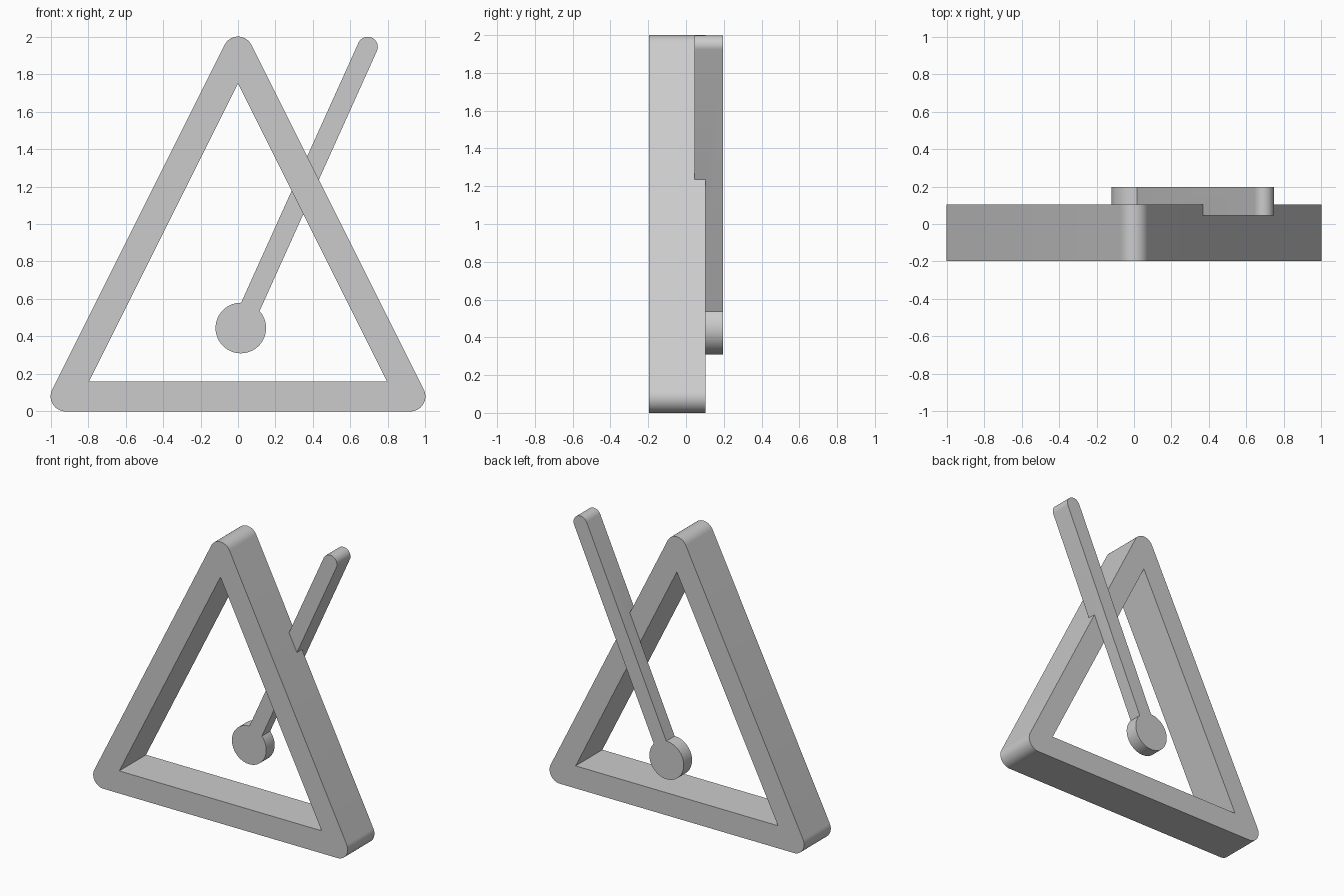
import bpy, bmesh
from math import cos, sin, pi, atan2, asin

if "Cube" in bpy.data.objects:
    bpy.data.objects.remove(bpy.data.objects["Cube"])


def arc(cx, cz, r, a0, a1, n=16):
    return [(cx + r * cos(a0 + (a1 - a0) * i / n),
             cz + r * sin(a0 + (a1 - a0) * i / n)) for i in range(n + 1)]


def prism(name, loops, y0, y1):
    """Fill outline loops in the XZ plane and extrude them along y."""
    bm = bmesh.new()
    for loop in loops:
        vs = [bm.verts.new((x, y0, z)) for x, z in loop]
        for i, v in enumerate(vs):
            bm.edges.new((v, vs[(i + 1) % len(vs)]))
    bmesh.ops.triangle_fill(bm, edges=bm.edges[:], use_beauty=True)
    ext = bmesh.ops.extrude_face_region(bm, geom=bm.faces[:], use_keep_orig=True)
    for g in ext["geom"]:
        if isinstance(g, bmesh.types.BMVert):
            g.co.y = y1
    bmesh.ops.recalc_face_normals(bm, faces=bm.faces[:])
    bmesh.ops.dissolve_limit(bm, angle_limit=0.01, verts=bm.verts[:], edges=bm.edges[:])
    me = bpy.data.meshes.new(name)
    bm.to_mesh(me)
    bm.free()
    ob = bpy.data.objects.new(name, me)
    bpy.context.collection.objects.link(ob)
    return ob


def smooth(ob):
    bpy.ops.object.select_all(action='DESELECT')
    ob.select_set(True)
    bpy.context.view_layer.objects.active = ob
    bpy.ops.object.shade_smooth_by_angle(angle=0.6)


BACK, FRAME_BACK, STEP, FRONT = 0.197, 0.103, 0.045, -0.197
R = 0.08

# Triangular frame: rounded outside corners, sharp opening
side = atan2(0.92, 1.84)          # direction of the right side's normal
outer = (arc(0.92, R, R, -pi / 2, side)
         + arc(0, 1.92, R, side, pi - side)
         + arc(-0.92, R, R, pi - side, 1.5 * pi))
inner = [(-0.795, 0.16), (0.795, 0.16), (0, 1.75)]
frame = prism("triangle_frame", [outer, inner], FRONT, FRAME_BACK)

# Beater: round head joined to a rod with a rounded tip
hx, hz, hr = 0.015, 0.445, 0.135
tx, tz, tr = 0.692, 1.945, 0.054
d = atan2(tz - hz, tx - hx)
gap = asin(tr / hr)
outline = (arc(hx, hz, hr, d + gap, d + 2 * pi - gap, 48)
           + arc(tx, tz, tr, d - pi / 2, d + pi / 2))
beater = prism("beater", [outline], STEP, BACK)

# The beater is thinner wherever it lies behind the frame
cutter = prism("beater_step_cutter",
               [[(-1.5, -0.5), (1.2995, -0.5), (-0.2005, 2.5), (-1.5, 2.5)]],
               -0.4, FRAME_BACK)
cutter.hide_render = True
mod = beater.modifiers.new("step", 'BOOLEAN')
mod.operation = 'DIFFERENCE'
mod.solver = 'EXACT'
mod.object = cutter
bpy.context.view_layer.objects.active = beater
bpy.ops.object.modifier_apply(modifier=mod.name)
bpy.data.objects.remove(cutter)

for ob in (frame, beater):
    smooth(ob)
